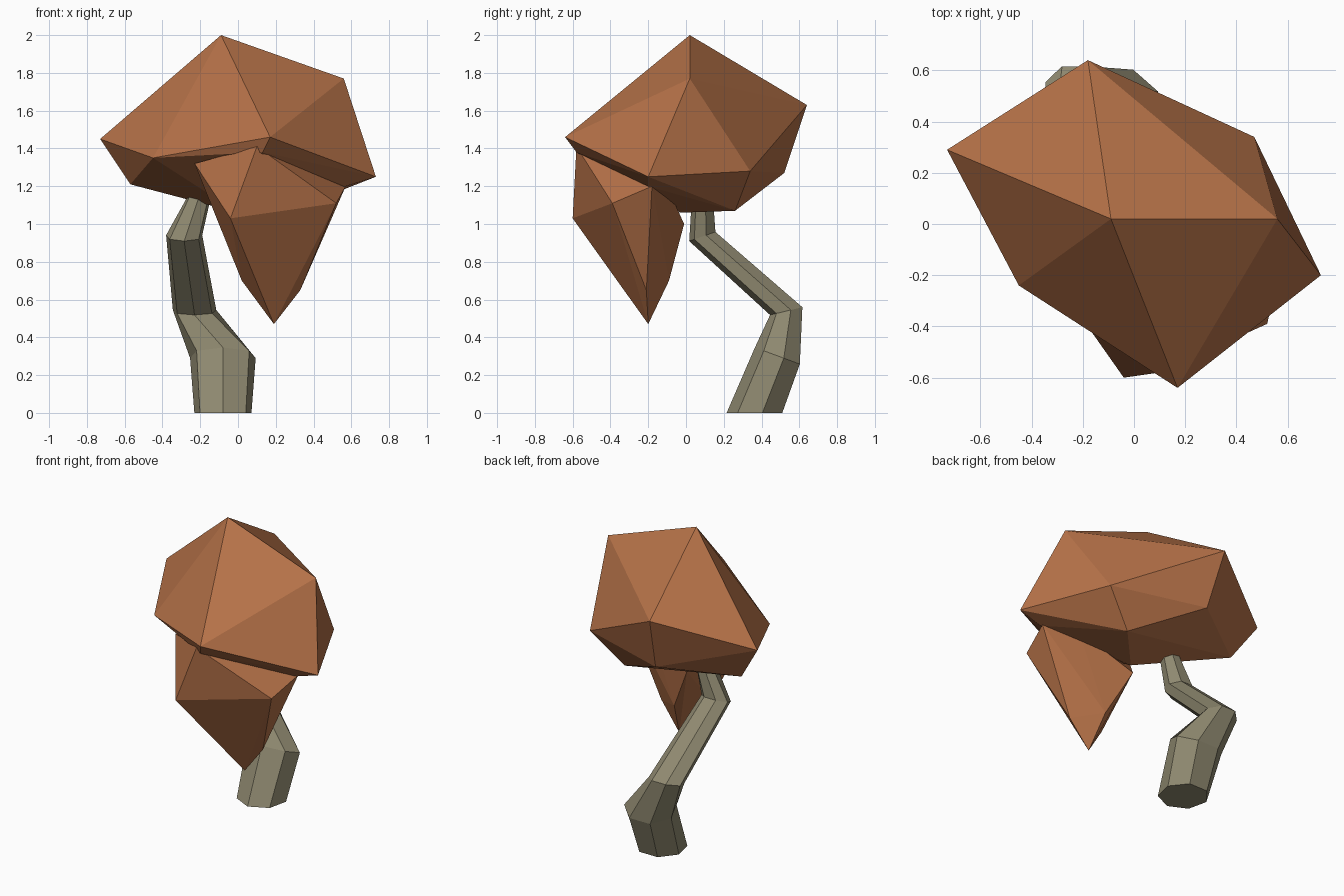
import bpy, bmesh, math

if "Cube" in bpy.data.objects:
    bpy.data.objects.remove(bpy.data.objects["Cube"])


def material(name, rgb):
    m = bpy.data.materials.new(name)
    m.diffuse_color = (*rgb, 1)
    m.use_nodes = True
    m.node_tree.nodes["Principled BSDF"].inputs["Base Color"].default_value = m.diffuse_color
    return m


def finish(bm, name, mat):
    bmesh.ops.recalc_face_normals(bm, faces=bm.faces)
    mesh = bpy.data.meshes.new(name)
    bm.to_mesh(mesh)
    bm.free()
    mesh.materials.append(mat)
    obj = bpy.data.objects.new(name, mesh)
    bpy.context.collection.objects.link(obj)
    return obj


def faceted_clump(name, points, mat):
    """Low-poly leaf mass: convex hull around a few corner points."""
    bm = bmesh.new()
    for p in points:
        bm.verts.new(p)
    res = bmesh.ops.convex_hull(bm, input=bm.verts[:])
    loose = [v for v in bm.verts if not v.link_faces]
    bmesh.ops.delete(bm, geom=loose, context='VERTS')
    return finish(bm, name, mat)


def bent_trunk(name, rings, sides, mat):
    """Rings are (centre x, y, z, radius x, radius y, slope along y)."""
    bm = bmesh.new()
    loops = []
    for cx, cy, cz, rx, ry, slope in rings:
        loop = []
        for i in range(sides):
            a = 2 * math.pi * (i + 0.25) / sides
            dy = ry * math.sin(a)
            loop.append(bm.verts.new((cx + rx * math.cos(a), cy + dy, cz + slope * dy)))
        loops.append(loop)
    for lo, hi in zip(loops, loops[1:]):
        for i in range(sides):
            j = (i + 1) % sides
            bm.faces.new((lo[i], lo[j], hi[j], hi[i]))
    bm.faces.new(loops[0][::-1])
    bm.faces.new(loops[-1])
    return finish(bm, name, mat)


leaf = material("rust orange leaves", (0.46, 0.165, 0.064))
bark = material("grey green bark", (0.28, 0.255, 0.165))

# Large upper canopy: ridge, widest ring, then the underside corners
faceted_clump("upper_canopy", [
    (-0.09, 0.02, 2.0), (0.56, 0.02, 1.77),
    (-0.18, 0.64, 1.63), (-0.73, 0.29, 1.45), (-0.45, -0.24, 1.35),
    (0.17, -0.64, 1.46), (0.73, -0.2, 1.25), (0.47, 0.34, 1.28),
    (-0.57, 0.23, 1.21), (-0.14, 0.52, 1.27), (0.27, 0.26, 1.07),
    (0.57, -0.2, 1.2), (0.13, -0.58, 1.38), (0.0, -0.03, 1.06)], leaf)

# Smaller clump hanging at the front, tapering to a tip
faceted_clump("hanging_clump", [
    (0.10, -0.58, 1.41), (-0.23, -0.33, 1.32), (-0.04, -0.60, 1.03),
    (0.52, -0.39, 1.11), (0.57, -0.18, 1.2), (0.0, -0.01, 1.0),
    (0.35, -0.1, 1.2), (0.02, -0.28, 0.70), (0.21, -0.28, 0.70),
    (0.33, -0.21, 0.65), (0.15, -0.09, 0.70), (0.19, -0.20, 0.47)], leaf)

# Crooked seven-sided trunk
bent_trunk("trunk", [
    (-0.08, 0.37, 0.0, 0.155, 0.155, 0.0),
    (-0.08, 0.49, 0.30, 0.178, 0.125, -0.37),
    (-0.23, 0.535, 0.54, 0.118, 0.09, 0.24),
    (-0.285, 0.09, 0.935, 0.098, 0.073, 0.35),
    (-0.215, 0.09, 1.12, 0.068, 0.06, 0.0),
    (-0.17, 0.09, 1.25, 0.05, 0.05, 0.0)], 7, bark)
